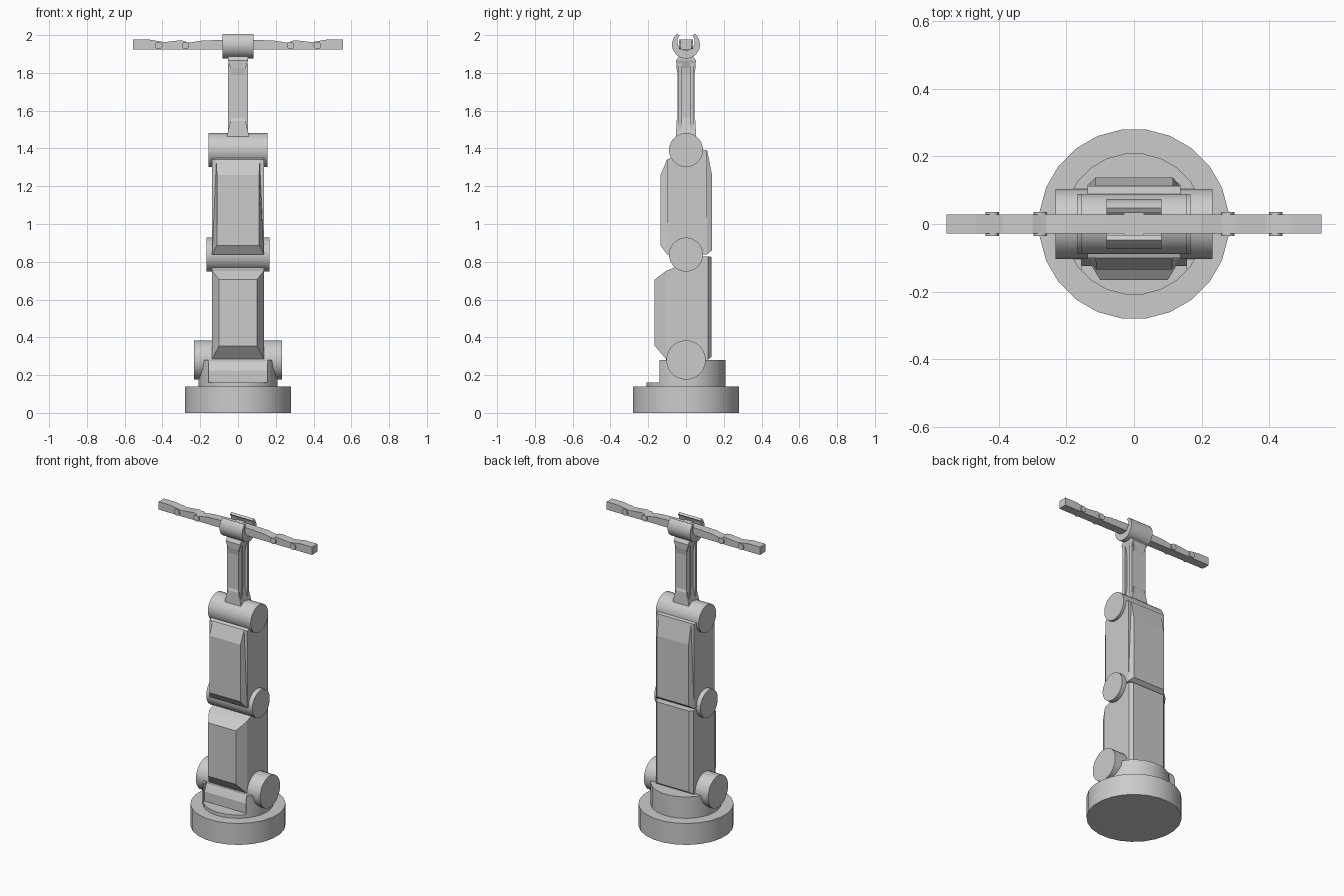
import bpy, bmesh, math

if "Cube" in bpy.data.objects:
    bpy.data.objects.remove(bpy.data.objects["Cube"])

grey = bpy.data.materials.new("machine_grey")
grey.diffuse_color = (0.6, 0.6, 0.6, 1)
grey.use_nodes = True
grey.node_tree.nodes["Principled BSDF"].inputs["Base Color"].default_value = grey.diffuse_color


def loft(name, rings, smooth=False):
    """Skin equal-length point rings into a closed solid with flat end caps."""
    bm = bmesh.new()
    vr = [[bm.verts.new(p) for p in r] for r in rings]
    n = len(rings[0])
    for a, b in zip(vr, vr[1:]):
        for i in range(n):
            j = (i + 1) % n
            bm.faces.new((a[i], a[j], b[j], b[i]))
    bm.faces.new(vr[0])
    bm.faces.new(vr[-1])
    bmesh.ops.recalc_face_normals(bm, faces=bm.faces)
    me = bpy.data.meshes.new(name)
    bm.to_mesh(me)
    bm.free()
    me.materials.append(grey)
    ob = bpy.data.objects.new(name, me)
    bpy.context.collection.objects.link(ob)
    if smooth:
        bpy.ops.object.select_all(action='DESELECT')
        ob.select_set(True)
        bpy.context.view_layer.objects.active = ob
        bpy.ops.object.shade_smooth_by_angle(angle=math.radians(30))
    return ob


def prism_x(name, yz, hx, smooth=False):
    return loft(name, [[(x, y, z) for y, z in yz] for x in (-hx, hx)], smooth)


def circle(r, n=24, cu=0, cv=0):
    return [(cu + r * math.cos(2 * math.pi * (i + .5) / n),
             cv + r * math.sin(2 * math.pi * (i + .5) / n)) for i in range(n)]


def disc(name, r, z0, z1):
    return loft(name, [[(x, y, z) for x, y in circle(r)] for z in (z0, z1)], True)


def joint(name, r, z, hx):
    return prism_x(name, circle(r, 32, 0, z), hx, True)


def panel(name, y0, y1, outer, inner):
    """Raised panel: (half x bottom, half x top, z0, z1) at y0 and at y1."""
    def ring(y, s):
        xb, xt, z0, z1 = s
        return [(-xb, y, z0), (xb, y, z0), (xt, y, z1), (-xt, y, z1)]
    return loft(name, [ring(y0, outer), ring(y1, inner)])


# Round base and turntable with a notch at the front
disc("base", 0.282, 0, 0.14)
turntable = disc("turntable", 0.21, 0.14, 0.28)
cutter = prism_x("notch_cutter", [(-.3, .162), (-.125, .162), (-.125, .225),
                                  (-.09, .3), (-.3, .3)], 0.155)
mod = turntable.modifiers.new("notch", 'BOOLEAN')
mod.operation = 'DIFFERENCE'
mod.object = cutter
mod.solver = 'EXACT'
cutter.hide_render = True
cutter.hide_set(True)

# Joints
joint("shoulder_joint", 0.104, 0.28, 0.232)
joint("elbow_joint", 0.09, 0.838, 0.167)
joint("wrist_joint", 0.09, 1.392, 0.155)

# Lower arm
prism_x("lower_arm", [(-.105, .28), (.117, .28), (.117, .828), (.07, .828),
                      (0, .79), (-.065, .768), (-.105, .752)], 0.137)
panel("lower_arm_front_panel", -.105, -.166,
      (.137, .137, .285, .752), (.1, .1, .355, .705))
panel("lower_arm_back_panel", .117, .134,
      (.137, .137, .282, .828), (.115, .115, .295, .826))

# Upper arm
prism_x("upper_arm", [(-.1, .838), (.112, .838), (.112, 1.39), (.05, 1.40),
                      (-.05, 1.36), (-.1, 1.342)], 0.137)
panel("upper_arm_front_panel", -.1, -.135,
      (.137, .114, .838, 1.342), (.112, .112, .887, 1.26))
panel("upper_arm_back_panel", .112, .138,
      (.137, .115, .84, 1.39), (.115, .115, .86, 1.26))

# Slim forearm, flared at both ends, with side rails
sections = [(1.44, .06, .055), (1.47, .058, .053), (1.545, .04, .05),
            (1.56, .036, .044), (1.79, .036, .044), (1.825, .04, .05),
            (1.865, .053, .052), (1.89, .053, .036)]
loft("forearm", [[(-x, -y, z), (x, -y, z), (x, y, z), (-x, y, z)]
                 for z, x, y in sections])
for s, side in ((-1, "left"), (1, "right")):
    for t, end in ((-1, "front"), (1, "back")):
        loft("forearm_rail_%s_%s" % (side, end),
             [[(s * .03, t * .022, z), (s * .052, t * .022, z),
               (s * .052, t * .042, z), (s * .03, t * .042, z)]
              for z in (1.5, 1.85)])

# Open-topped gripper cradle: crescent section
outer = [(.074 * math.cos(a), 1.95 + .074 * math.sin(a))
         for a in [math.radians(130 + 280 * i / 24) for i in range(25)]]
inner = [(.046 * math.cos(a), 1.966 + .046 * math.sin(a))
         for a in [math.radians(45 - 270 * i / 16) for i in range(17)]]
prism_x("gripper_cradle", outer + inner, 0.082, True)

# Finger bar with shallow dips along the top edge
half = [(.09, 1.975), (.13, 1.973), (.20, 1.97), (.26, 1.96),
        (.30, 1.973), (.39, 1.963), (.47, 1.976), (.555, 1.976)]
top = [(-x, z) for x, z in reversed(half)] + half
outline = top + [(.555, 1.925), (-.555, 1.925)]
loft("finger_bar", [[(x, y, z) for x, z in outline] for y in (-.028, .028)])

# Knuckle pins through the finger bar, and the centre clamp
for i, x in enumerate((-.42, -.278, .278, .42)):
    loft("knuckle_pin_%d" % i,
         [[(u, y, v) for u, v in circle(.02, 16, x, 1.945)] for y in (-.036, .036)], True)
loft("centre_clamp", [[(-.03, y, z), (.03, y, z), (.03, -y, z), (-.03, -y, z)]
                      for z, y in ((1.91, .036), (1.978, .036))])
